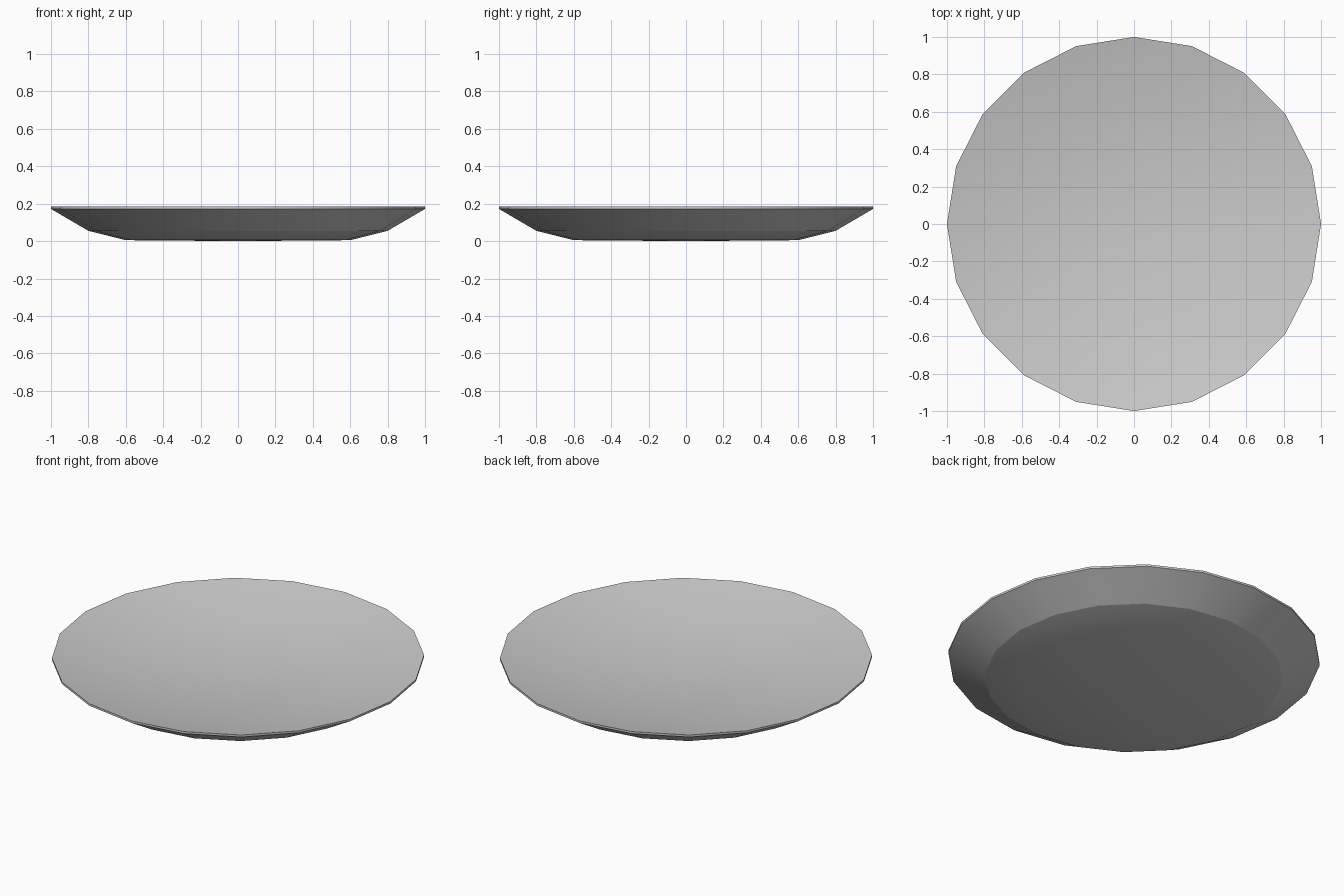
import bpy, bmesh, math

if "Cube" in bpy.data.objects:
    bpy.data.objects.remove(bpy.data.objects["Cube"])

SIDES = 20

# (radius, height, crease) from the underside, round the rim, into the dish
PROFILE = [
    (0.60, 0.005, False),
    (0.80, 0.055, True),
    (1.00, 0.172, True),
    (1.00, 0.184, True),
    (0.60, 0.100, False),
]
BOTTOM_Z, DISH_Z = 0.0, 0.072

bm = bmesh.new()


def ring(radius, z):
    return [bm.verts.new((radius * math.cos(math.tau * i / SIDES),
                          radius * math.sin(math.tau * i / SIDES), z))
            for i in range(SIDES)]


rings = [ring(r, z) for r, z, _ in PROFILE]
bottom = bm.verts.new((0, 0, BOTTOM_Z))
centre = bm.verts.new((0, 0, DISH_Z))

# underside, rim wall and dish bands, closed with a fan at each end
for i in range(SIDES):
    j = (i + 1) % SIDES
    for a, b in zip(rings, rings[1:]):
        bm.faces.new((a[i], a[j], b[j], b[i]))
    bm.faces.new((bottom, rings[0][j], rings[0][i]))
    bm.faces.new((centre, rings[-1][i], rings[-1][j]))
bmesh.ops.recalc_face_normals(bm, faces=bm.faces)

# smooth surface with sharp creases at the foot and the rim
for f in bm.faces:
    f.smooth = True
for r, (_, _, crease) in zip(rings, PROFILE):
    if crease:
        for i in range(SIDES):
            bm.edges.get((r[i], r[(i + 1) % SIDES])).smooth = False

mesh = bpy.data.meshes.new("plate")
bm.to_mesh(mesh)
bm.free()
plate = bpy.data.objects.new("plate", mesh)
bpy.context.collection.objects.link(plate)
